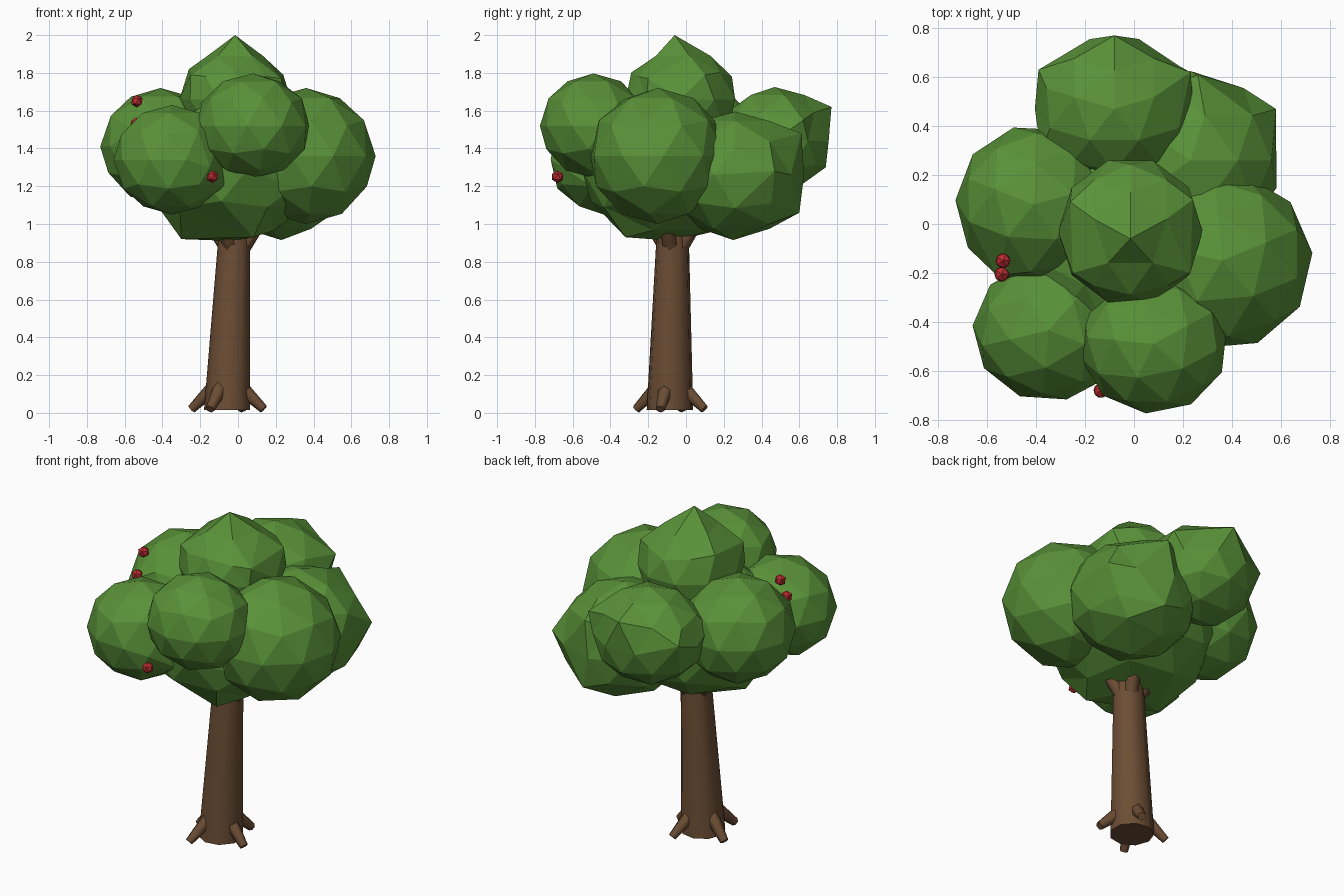
import bpy, bmesh
from math import cos, sin, radians
from mathutils import Vector

if "Cube" in bpy.data.objects:
    bpy.data.objects.remove(bpy.data.objects["Cube"])


def material(name, rgb):
    m = bpy.data.materials.new(name)
    m.diffuse_color = (*rgb, 1)
    m.use_nodes = True
    m.node_tree.nodes["Principled BSDF"].inputs["Base Color"].default_value = m.diffuse_color
    return m


LEAF = material("leaf", (0.1, 0.285, 0.04))
BARK = material("bark", (0.15, 0.075, 0.035))
FRUIT = material("fruit", (0.5, 0.025, 0.03))


def finish(bm, name, mat):
    mesh = bpy.data.meshes.new(name)
    bmesh.ops.recalc_face_normals(bm, faces=bm.faces)
    bm.to_mesh(mesh)
    bm.free()
    mesh.materials.append(mat)
    obj = bpy.data.objects.new(name, mesh)
    bpy.context.collection.objects.link(obj)


def blob(name, centre, radii, mat=LEAF, level=2, turn=0, pulls=()):
    """Faceted ball; pulls are points the nearest vertex is moved to."""
    bm = bmesh.new()
    bmesh.ops.create_icosphere(bm, subdivisions=level, radius=1)
    c, s = cos(radians(turn)), sin(radians(turn))
    for v in bm.verts:
        x, y, z = v.co.normalized()
        v.co = Vector((centre[0] + radii[0] * (c * x - s * y),
                       centre[1] + radii[1] * (s * x + c * y),
                       centre[2] + radii[2] * z))
    for p in pulls:
        p = Vector(p)
        min(bm.verts, key=lambda v: (v.co - p).length).co = p
    finish(bm, name, mat)


def limb(name, a, b, ra, rb, sides, horizontal=False):
    """Tapered rod from a to b with smooth sides; horizontal keeps the end rings level."""
    a, b = Vector(a), Vector(b)
    q = (b - a).to_track_quat('Z', 'Y')
    bm = bmesh.new()
    rings = []
    for p, r in ((a, ra), (b, rb)):
        ring = []
        for i in range(sides):
            t = radians(360 * (i + 0.5) / sides)
            o = Vector((r * cos(t), r * sin(t), 0))
            ring.append(bm.verts.new(p + (o if horizontal else q @ o)))
        rings.append(ring)
    lo, hi = rings
    for i in range(sides):
        j = (i + 1) % sides
        bm.faces.new((lo[i], lo[j], hi[j], hi[i])).smooth = True
    for cap in (lo[::-1], hi):
        for e in bm.faces.new(cap).edges:
            e.smooth = False
    finish(bm, name, BARK)


# leaning trunk
limb("trunk", (-0.055, -0.085, 0.015), (-0.01, -0.068, 1.1), 0.125, 0.08, 9, True)

# roots splayed around the foot, branches splayed under the crown
for i, deg in enumerate((-15, 66, 161, 243)):
    d = Vector((cos(radians(deg)), sin(radians(deg)), 0))
    foot = Vector((-0.057, -0.085, 0))
    limb(f"root_{i + 1}", foot + d * 0.07 + Vector((0, 0, 0.14)),
         foot + d * 0.2 + Vector((0, 0, 0.02)), 0.042, 0.024, 6)
    top = Vector((-0.017, -0.068, 0))
    limb(f"branch_{i + 1}", top + d * 0.045 + Vector((0, 0, 0.88)),
         top + d * 0.2 + Vector((0, 0, 1.1)), 0.045, 0.03, 6)

# crown
blob("crown_core", (-0.03, -0.06, 1.29), (0.47, 0.5, 0.38), turn=10,
     pulls=[(0.3, -0.38, 1.2), (-0.3, -0.15, 0.92), (0.08, -0.32, 0.93),
            (-0.38, 0.08, 1.04)])
blob("crown_top", (-0.015, -0.03, 1.66), (0.295, 0.305, 0.27), turn=18,
     pulls=[(-0.015, -0.06, 2.0), (-0.26, 0.09, 1.82), (0.24, 0.1, 1.79),
            (-0.25, -0.2, 1.79), (0.23, -0.2, 1.77)])
blob("crown_front", (0.08, -0.49, 1.52), (0.305, 0.285, 0.277), turn=30)
blob("crown_front_left", (-0.35, -0.435, 1.34), (0.31, 0.29, 0.29), turn=50,
     pulls=[(-0.15, -0.65, 1.3), (-0.06, -0.5, 1.2)])
blob("crown_left", (-0.41, 0.08, 1.41), (0.32, 0.325, 0.31), turn=15,
     pulls=[(-0.56, -0.21, 1.5)])
blob("crown_right", (0.36, -0.15, 1.36), (0.37, 0.365, 0.36), turn=23)
blob("crown_back", (-0.08, 0.47, 1.44), (0.325, 0.3, 0.285), turn=18,
     pulls=[(-0.08, 0.77, 1.62), (-0.39, 0.63, 1.5), (0.23, 0.62, 1.55),
            (-0.08, 0.74, 1.3), (-0.38, 0.3, 1.5)])
blob("crown_back_right", (0.23, 0.26, 1.26), (0.37, 0.365, 0.335), turn=0,
     pulls=[(0.58, 0.47, 1.28), (0.26, 0.61, 1.48), (0.28, 0.6, 1.06),
            (0.23, 0.25, 0.915), (0.41, 0.44, 1.0)])

# fruit
for i, p in enumerate(((-0.535, -0.15, 1.65), (-0.54, -0.205, 1.53),
                       (-0.135, -0.68, 1.25))):
    blob(f"fruit_{i + 1}", p, (0.034,) * 3, FRUIT, level=1)
